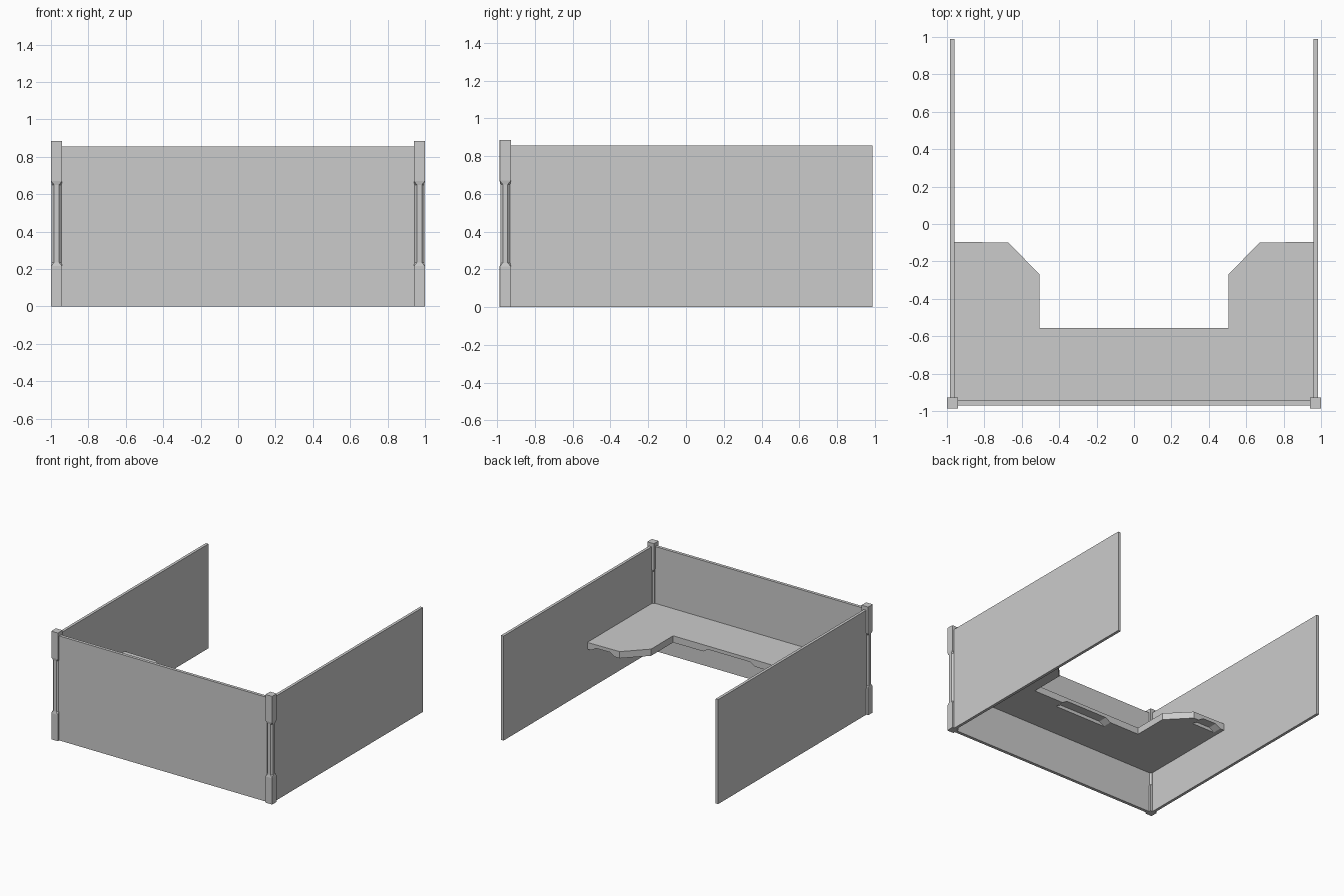
import bpy, bmesh

if "Cube" in bpy.data.objects:
    bpy.data.objects.remove(bpy.data.objects["Cube"])


def finish(name, bm):
    bmesh.ops.recalc_face_normals(bm, faces=bm.faces)
    me = bpy.data.meshes.new(name)
    bm.to_mesh(me)
    bm.free()
    ob = bpy.data.objects.new(name, me)
    bpy.context.collection.objects.link(ob)
    return ob


def loft(name, rings):
    """Closed solid through rings of matching 3D points."""
    bm = bmesh.new()
    loops = [[bm.verts.new(p) for p in r] for r in rings]
    n = len(loops[0])
    for a, b in zip(loops, loops[1:]):
        for i in range(n):
            j = (i + 1) % n
            bm.faces.new((a[i], a[j], b[j], b[i]))
    bm.faces.new(loops[0][::-1])
    bm.faces.new(loops[-1])
    return finish(name, bm)


def box(name, x0, x1, y0, y1, z0, z1):
    base = [(x0, y0), (x1, y0), (x1, y1), (x0, y1)]
    return loft(name, [[(x, y, z) for x, y in base] for z in (z0, z1)])


def octagon(cx, cy, z, h, c):
    pts = [(h, c - h), (h, h - c), (h - c, h), (c - h, h),
           (-h, h - c), (-h, c - h), (c - h, -h), (h - c, -h)]
    return [(cx + x, cy + y, z) for x, y in pts]


# Partition panels and chamfered corner posts
box("front_panel", -0.945, 0.945, -0.97, -0.945, 0, 0.855)
for s, side in ((-1, "left"), (1, "right")):
    x0, x1 = sorted((s * 0.96, s * 0.983))
    box(side + "_panel", x0, x1, -0.935, 0.988, 0, 0.855)
    profile = [(0, 0.03, 0.0008), (0.215, 0.03, 0.0008), (0.235, 0.026, 0.013),
               (0.65, 0.026, 0.013), (0.67, 0.03, 0.0008), (0.885, 0.03, 0.0008)]
    loft(side + "_post", [octagon(s * 0.97, -0.957, z, h, c) for z, h, c in profile])

# U-shaped desk top
half = [(0.505, -0.555), (0.505, -0.27), (0.67, -0.10), (0.96, -0.095), (0.96, -0.945)]
outline = half + [(-x, y) for x, y in reversed(half)]
desk = loft("desk_top", [[(x, y, z) for x, y in outline] for z in (0.335, 0.39)])


# Sloped hand notches cut into the underside of the desk edges
def notch(name, xc, w, y0, y1):
    prof = [(-w - 0.03, 0.325), (w + 0.03, 0.325), (w - 0.03, 0.362), (-w + 0.03, 0.362)]
    cutter = loft(name, [[(xc + x, y, z) for x, z in prof] for y in (y0, y1)])
    cutter.hide_render = True
    cutter.hide_viewport = True
    cutter.display_type = 'WIRE'
    mod = desk.modifiers.new(name, 'BOOLEAN')
    mod.operation = 'DIFFERENCE'
    mod.solver = 'EXACT'
    mod.object = cutter


notch("middle_notch_cutter", 0, 0.22, -0.63, -0.5)
notch("left_notch_cutter", -0.82, 0.09, -0.17, -0.05)
notch("right_notch_cutter", 0.82, 0.09, -0.17, -0.05)
